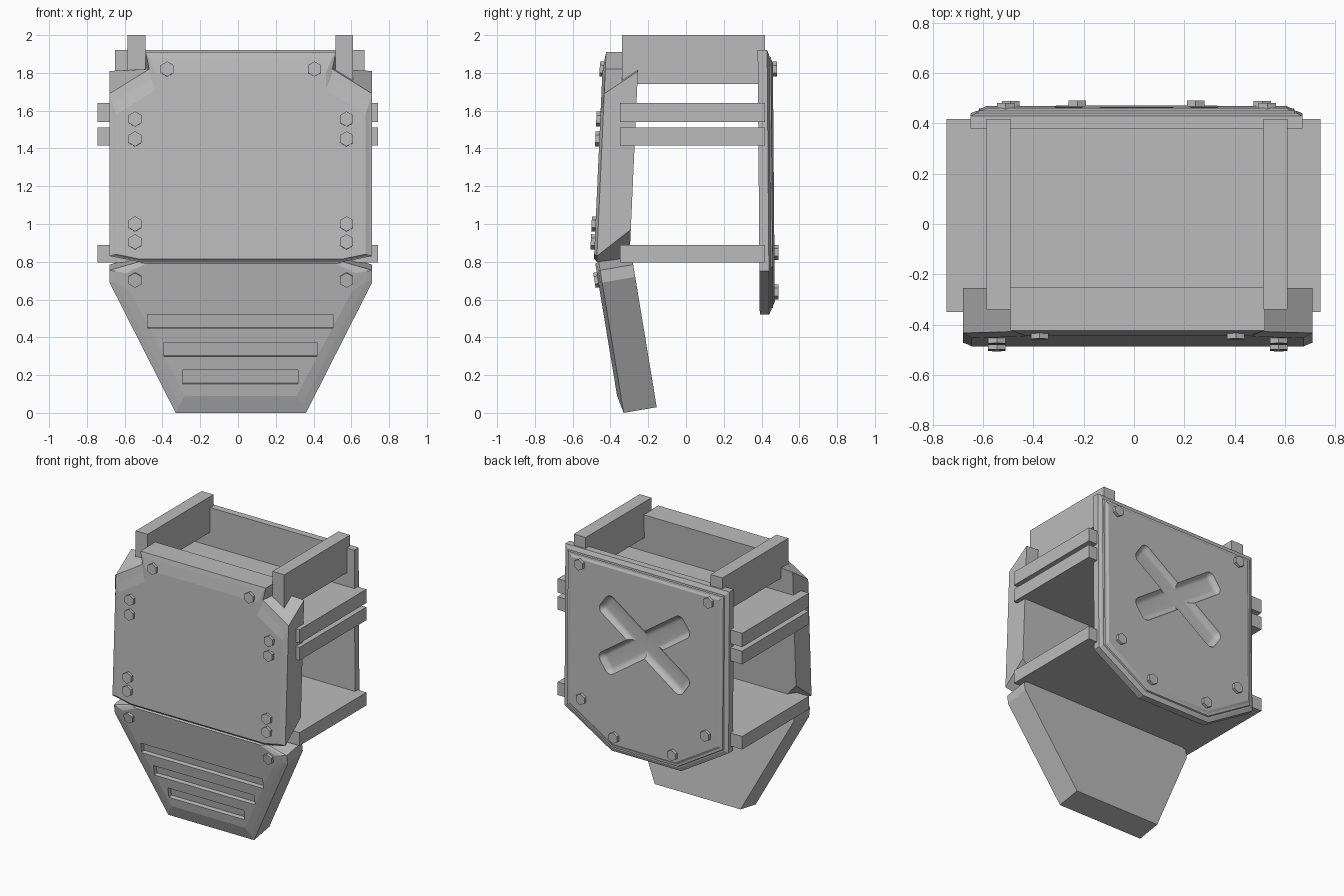
import bpy, bmesh, math
from mathutils import Vector

if "Cube" in bpy.data.objects:
    bpy.data.objects.remove(bpy.data.objects["Cube"], do_unlink=True)

grey = bpy.data.materials.new("plain grey")
grey.use_nodes = True
grey.diffuse_color = (0.5, 0.5, 0.5, 1)
grey.node_tree.nodes["Principled BSDF"].inputs["Base Color"].default_value = (0.5, 0.5, 0.5, 1)

CX = 0.015  # middle line of the plates


def finish(bm, name):
    bmesh.ops.recalc_face_normals(bm, faces=bm.faces)
    mesh = bpy.data.meshes.new(name)
    bm.to_mesh(mesh)
    bm.free()
    mesh.materials.append(grey)
    obj = bpy.data.objects.new(name, mesh)
    bpy.context.collection.objects.link(obj)
    return obj


def loft(name, loops, cx=CX):
    """Skin mirrored half outlines; each loop is (half points, depth function of z, z shift)."""
    bm = bmesh.new()
    rings = []
    for half, depth, dz in loops:
        full = list(half) + [(-x, z) for x, z in reversed(half)]
        rings.append([bm.verts.new((cx + x, depth(z), z + dz)) for x, z in full])
    for a, b in zip(rings, rings[1:]):
        for i in range(len(a)):
            j = (i + 1) % len(a)
            bm.faces.new((a[i], a[j], b[j], b[i]))
    bm.faces.new(rings[0])
    bm.faces.new(rings[-1])
    return finish(bm, name)


def box(name, lo, hi):
    bm = bmesh.new()
    bmesh.ops.create_cube(bm, size=1)
    lo, hi = Vector(lo), Vector(hi)
    bmesh.ops.scale(bm, vec=hi - lo, verts=bm.verts)
    bmesh.ops.translate(bm, vec=(lo + hi) / 2, verts=bm.verts)
    return finish(bm, name)


def apply_all(obj):
    bpy.context.view_layer.objects.active = obj
    for mod in list(obj.modifiers):
        bpy.ops.object.modifier_apply(modifier=mod.name)


def cut(obj, cutter):
    mod = obj.modifiers.new("cut", "BOOLEAN")
    mod.operation, mod.solver, mod.object = "DIFFERENCE", "EXACT", cutter
    apply_all(obj)
    bpy.data.objects.remove(cutter, do_unlink=True)


def bolt(name, x, y, z, tilt=0):
    bm = bmesh.new()
    bmesh.ops.create_cone(bm, cap_ends=True, segments=6, radius1=0.04, radius2=0.04, depth=0.042)
    obj = finish(bm, name)
    obj.location = (x, y, z)
    obj.rotation_euler.x = math.pi / 2 + tilt


# Chest plate: notched shoulders, leaning back, with a chamfered face
def chest_y(offset, slope=0.045):
    return lambda z: offset - (1.91 - z) * slope


loft("chest_plate", [
    ([(0.505, 1.91), (0.505, 1.82), (0.695, 1.81), (0.695, 0.97), (0.54, 0.80)], chest_y(-0.25), 0),
    ([(0.505, 1.91), (0.485, 1.82), (0.695, 1.69), (0.695, 0.83), (0.54, 0.80)], chest_y(-0.423), 0),
    ([(0.485, 1.88), (0.475, 1.77), (0.68, 1.64), (0.68, 0.835), (0.54, 0.807)], chest_y(-0.428), 0),
    ([(0.45, 1.80), (0.45, 1.71), (0.66, 1.58), (0.66, 0.84), (0.54, 0.815)], chest_y(-0.438), 0),
])


# Belly plate: tapered, leaning inward at the bottom
def belly_y(offset):
    return lambda z: -0.33 - 0.165 * z + offset


belly_rim = [(0.54, 0.80), (0.695, 0.755), (0.695, 0.69), (0.345, 0.0)]
belly = loft("belly_plate", [
    (belly_rim, belly_y(0.175), 0.03),
    (belly_rim, belly_y(0), 0),
    ([(0.53, 0.795), (0.665, 0.75), (0.665, 0.695), (0.325, 0.045)], belly_y(-0.01), 0),
    ([(0.50, 0.79), (0.61, 0.74), (0.585, 0.64), (0.295, 0.09)], belly_y(-0.02), 0),
])
belly_tilt = math.atan(0.165)

# Three vent slots
for half, z in ((0.49, 0.485), (0.405, 0.335), (0.305, 0.19)):
    slot = box("slot_cutter", (-half, -0.03, -0.037), (half, 0.03, 0.037))
    slot.location = (0.005 + 0.007, belly_y(-0.02)(z), z)
    slot.rotation_euler.x = belly_tilt
    cut(belly, slot)

# Back plate: stepped rim, clipped lower corners
back_mid = 1.22


def back_outline(inset):
    s = 1 - inset / 0.68
    pts = ((0.66, 1.92), (0.66, 0.75), (0.28, 0.52))
    return [(x * s, back_mid + (z - back_mid) * s) for x, z in pts]


def back_y(y):
    return lambda z: y - 0.008 * (z - back_mid)


back = loft("back_plate", [(back_outline(i), back_y(y), 0) for i, y in (
    (0, 0.385), (0, 0.435), (0.025, 0.446), (0.032, 0.446), (0.036, 0.455),
    (0.05, 0.457), (0.065, 0.465))], 0.01)

# Soft crossed dent in the back plate
for turn in (-1, 1):
    arm = box("dent_cutter", (-0.41, -0.05, -0.085), (0.41, 0.05, 0.085))
    bev = arm.modifiers.new("round", "BEVEL")
    bev.width, bev.segments = 0.048, 8
    apply_all(arm)
    arm.location = (0.01, 0.48, 1.37)
    arm.rotation_euler.y = turn * math.radians(35)
    cut(back, arm)
bpy.ops.object.select_all(action="DESELECT")
back.select_set(True)
bpy.context.view_layer.objects.active = back
bpy.ops.object.shade_smooth_by_angle(angle=math.radians(15))

# Shoulder straps
for side, x in (("right", -0.585), ("left", 0.515)):
    box(side + "_shoulder_strap", (x, -0.34, 1.74), (x + 0.095, 0.418, 2.0))

# Horizontal slabs joining front and back
for name, lo, hi in (("waist_slab", 0.795, 0.89), ("lower_chest_slab", 1.415, 1.51),
                     ("upper_chest_slab", 1.54, 1.64)):
    box(name, (-0.745, -0.35, lo), (0.74, 0.418, hi))

# Hexagonal bolts
for side, s in (("left", 1), ("right", -1)):
    bolt(side + "_top_bolt", CX + s * 0.39, -0.436, 1.82, -0.045)
    for n, z in enumerate((1.555, 1.45, 1.0, 0.905)):
        bolt(f"{side}_chest_bolt_{n + 1}", CX + s * 0.56, chest_y(-0.438)(z), z, -0.045)
    bolt(side + "_belly_bolt", CX + s * 0.56, belly_y(-0.018)(0.705), 0.705, belly_tilt)
    for n, (x, z) in enumerate(((0.52, 1.82), (0.50, 0.85), (0.235, 0.64))):
        bolt(f"{side}_back_bolt_{n + 1}", 0.01 + s * x, back_y(0.465)(z), z)
